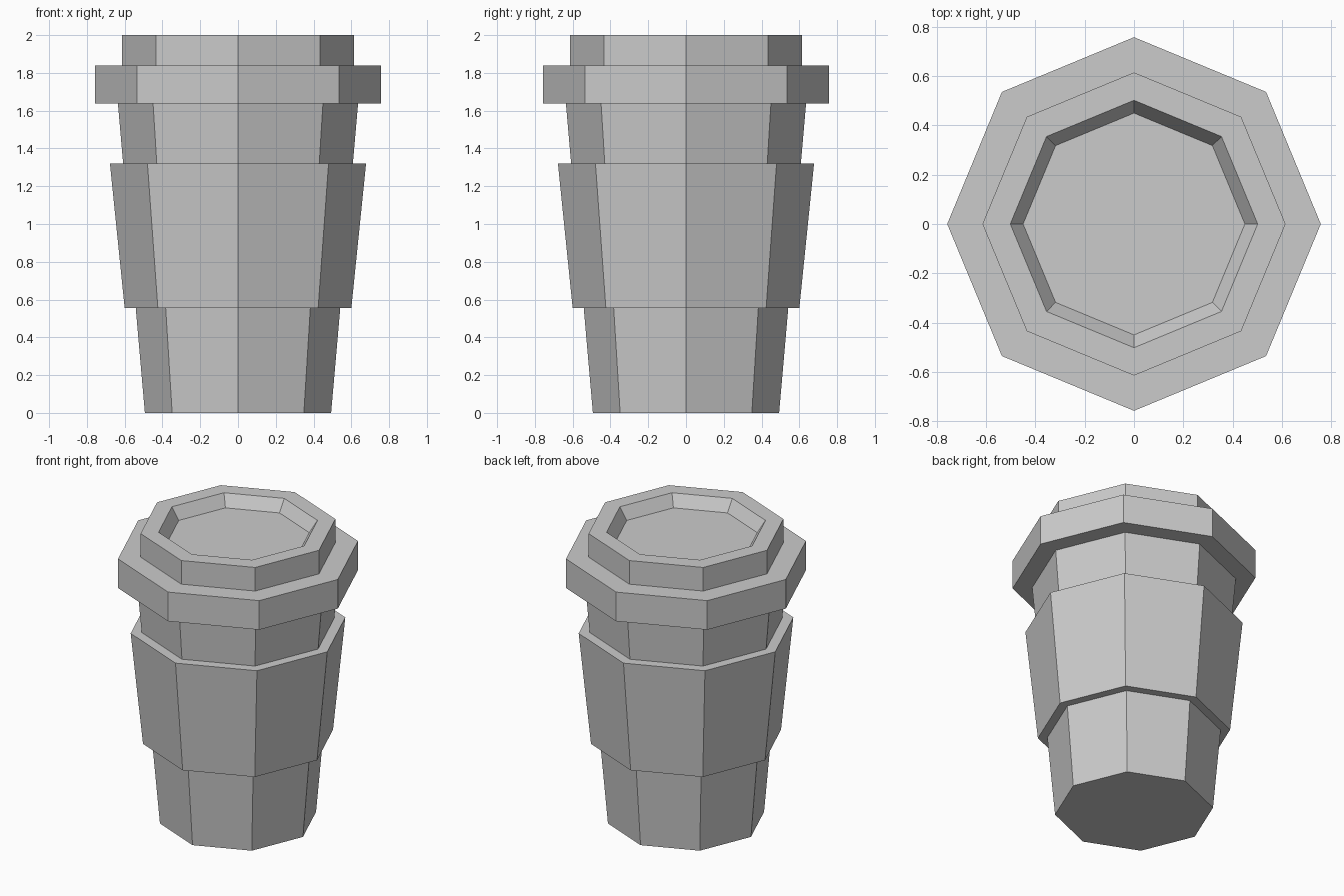
import bpy
import bmesh
from math import cos, sin, pi

cube = bpy.data.objects.get("Cube")
if cube:
    bpy.data.objects.remove(cube, do_unlink=True)

SIDES = 8

grey = bpy.data.materials.new("plain grey")
grey.use_nodes = True
colour = (0.6, 0.6, 0.6, 1)
grey.diffuse_color = colour
grey.node_tree.nodes["Principled BSDF"].inputs["Base Color"].default_value = colour


def lathe(name, profile, cap_start=False, cap_end=False):
    """Sweep (radius, height) points, listed bottom to top, into an octagonal shell."""
    bm = bmesh.new()
    angles = [2 * pi * i / SIDES for i in range(SIDES)]
    rings = [[bm.verts.new((r * cos(a), r * sin(a), z)) for a in angles]
             for r, z in profile]
    for low, high in zip(rings, rings[1:]):
        for i in range(SIDES):
            j = (i + 1) % SIDES
            bm.faces.new((low[i], low[j], high[j], high[i]))
    if cap_start:
        bm.faces.new(rings[0][::-1])
    if cap_end:
        bm.faces.new(rings[-1])
    mesh = bpy.data.meshes.new(name)
    bm.to_mesh(mesh)
    bm.free()
    mesh.materials.append(grey)
    obj = bpy.data.objects.new(name, mesh)
    bpy.context.collection.objects.link(obj)
    return obj


# Tapered cup with a closed base
lathe("cup", [(0.493, 0), (0.636, 1.64)], cap_start=True)

# Grip sleeve with narrow ledges meeting the cup
lathe("sleeve", [(0.54, 0.555), (0.6, 0.555), (0.678, 1.32), (0.607, 1.32)])

# Lid: wide flange, raised rim and sunken centre
lathe("lid", [(0.63, 1.638), (0.758, 1.638), (0.758, 1.838), (0.615, 1.838),
              (0.615, 2), (0.502, 2), (0.45, 1.92)], cap_end=True)
